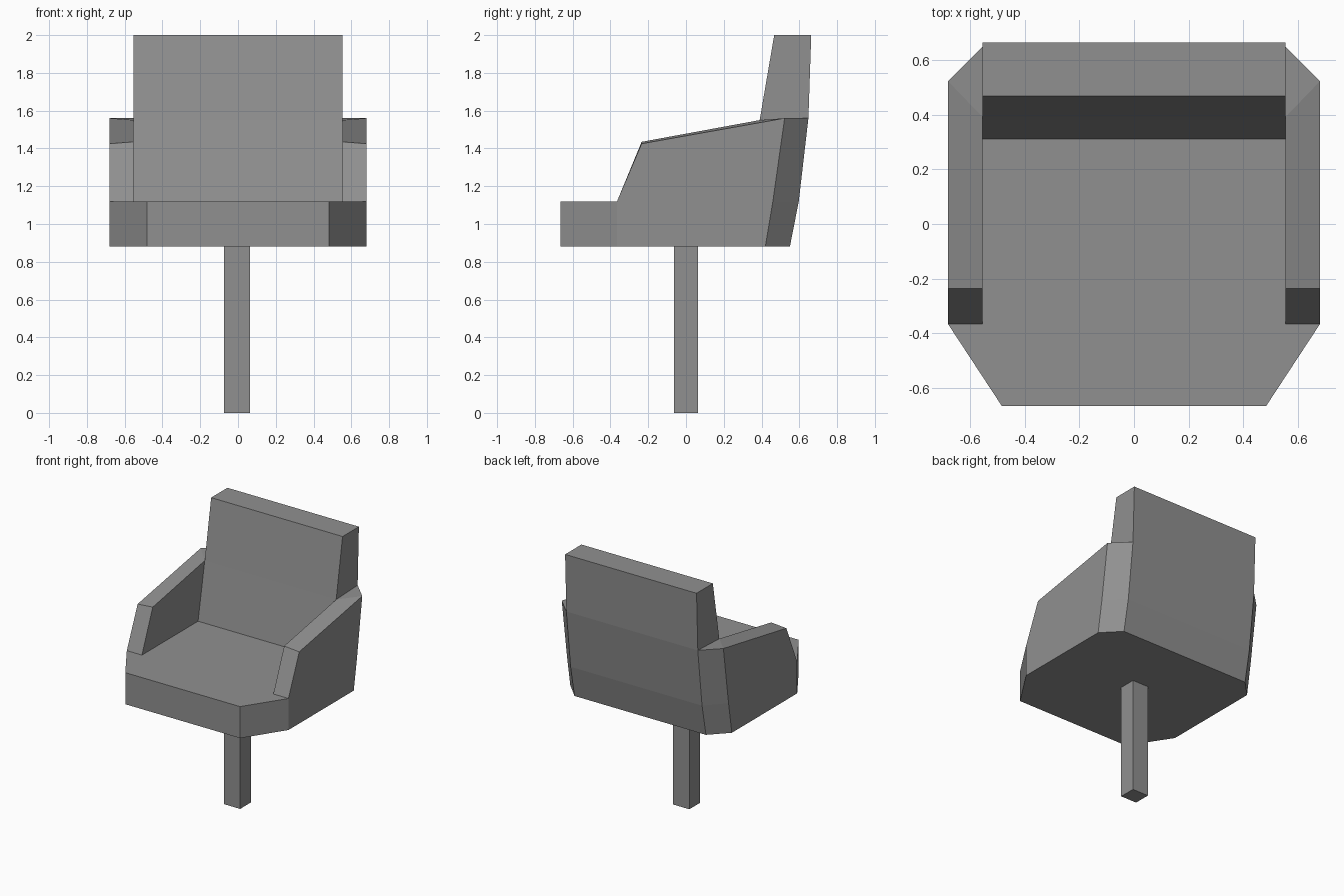
import bpy
import bmesh

cube = bpy.data.objects.get("Cube")
if cube:
    bpy.data.objects.remove(cube)

GREY = (0.28, 0.28, 0.28, 1)
mat = bpy.data.materials.new("mid_grey")
mat.use_nodes = True
mat.diffuse_color = GREY
mat.node_tree.nodes["Principled BSDF"].inputs["Base Color"].default_value = GREY

# Key dimensions
BASE, SEAT, ARM, TOP = 0.88, 1.12, 1.56, 2.0    # heights
OUT, IN, NOSE = 0.68, 0.553, 0.483              # half widths
FRONT, ARM_FRONT = -0.665, -0.365


def shell(name, faces):
    """Flat-faced object from polygons, with shared corners welded."""
    bm = bmesh.new()
    for face in faces:
        bm.faces.new([bm.verts.new(p) for p in face])
    bmesh.ops.remove_doubles(bm, verts=bm.verts, dist=0.0005)
    bmesh.ops.recalc_face_normals(bm, faces=bm.faces)
    mesh = bpy.data.meshes.new(name)
    bm.to_mesh(mesh)
    bm.free()
    mesh.materials.append(mat)
    obj = bpy.data.objects.new(name, mesh)
    bpy.context.collection.objects.link(obj)
    return obj


def flip(points):
    return [(-x, y, z) for x, y, z in points]


def span(a, b):
    """Quad between an edge and its mirror image."""
    return [a, b] + flip([b, a])


def strip(low, high):
    return [[low[i], low[i + 1], high[i + 1], high[i]] for i in range(len(low) - 1)]


# Corners of one half of the body
low = [(NOSE, FRONT, BASE), (OUT, ARM_FRONT, BASE), (OUT, 0.42, BASE), (IN, 0.55, BASE)]
rim = [(NOSE, FRONT, SEAT), (OUT, ARM_FRONT, SEAT), (OUT, 0.46, SEAT), (IN, 0.597, SEAT)]
arm_foot = (IN, ARM_FRONT, SEAT)
nook = (IN, 0.31, SEAT)
tip_out, tip_in = (OUT, -0.235, 1.425), (IN, -0.235, 1.435)
shoulder_out, shoulder_in = (OUT, 0.522, ARM), (IN, 0.39, 1.55)
rear = (IN, 0.648, ARM)
top_front, top_rear = (IN, 0.467, TOP), (IN, 0.663, TOP)

# Seat base with chamfered corners
sides = strip(low, rim)
seat_half = rim[:2] + [arm_foot, nook]
shell("seat", sides + [flip(f) for f in sides] + [
    span(low[0], rim[0]),
    span(low[3], rim[3]),
    low + flip(low)[::-1],
    seat_half + flip(seat_half)[::-1],
])

# Armrests, hollow where they meet the seat and backrest
arm = [
    [rim[1], arm_foot, tip_in, tip_out],
    [tip_out, tip_in, shoulder_in, shoulder_out],
    [shoulder_out, shoulder_in, rear],
    [rim[1], tip_out, shoulder_out, rim[2]],
    [arm_foot, nook, shoulder_in, tip_in],
    [rim[2], shoulder_out, rear, rim[3]],
]
shell("left_armrest", arm)
shell("right_armrest", [flip(f) for f in arm])

# Backrest
cheek = [shoulder_in, rear, top_rear, top_front]
shell("backrest", [
    span(nook, shoulder_in),
    span(shoulder_in, top_front),
    span(top_front, top_rear),
    span(top_rear, rear),
    span(rear, rim[3]),
    cheek,
    flip(cheek),
])

# Square post
bpy.ops.mesh.primitive_cube_add(size=1, location=(-0.005, 0, BASE / 2))
post = bpy.context.object
post.name = "post"
post.scale = (0.136, 0.128, BASE)
post.data.materials.append(mat)
